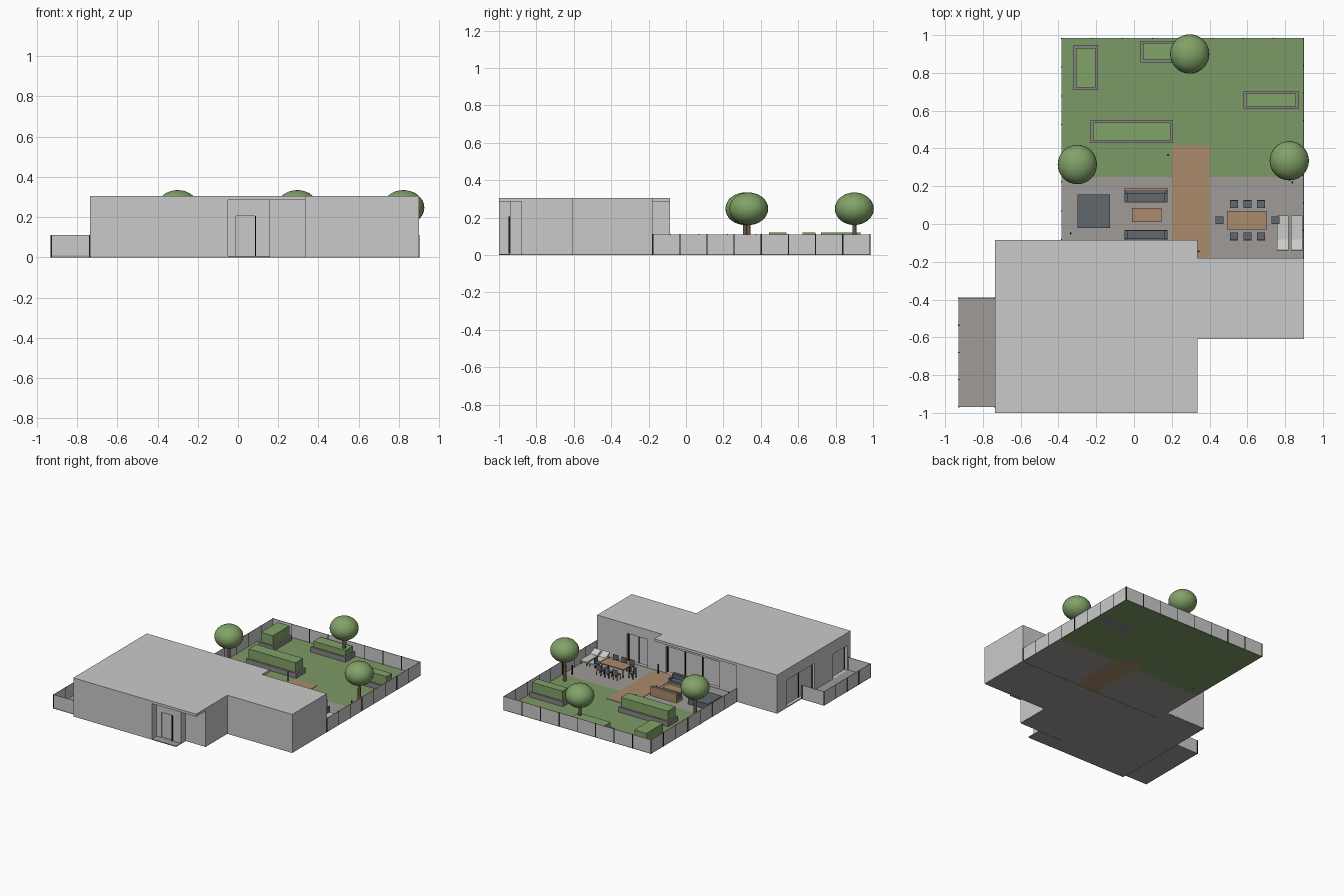
import bpy, bmesh, math
from mathutils import Matrix

if "Cube" in bpy.data.objects:
    bpy.data.objects.remove(bpy.data.objects["Cube"])


def material(name, r, g, b):
    m = bpy.data.materials.new(name)
    m.diffuse_color = (r, g, b, 1)
    m.use_nodes = True
    m.node_tree.nodes["Principled BSDF"].inputs["Base Color"].default_value = m.diffuse_color
    return m


WALL = material("pale_wall", .59, .59, .59)
PAVE = material("warm_paving", .35, .325, .31)
STONE = material("planter_stone", .25, .24, .24)
LAWN = material("lawn_green", .2, .32, .13)
LEAF = material("leaf_green", .22, .36, .14)
WOOD = material("tan_wood", .40, .26, .15)
TRUNK = material("trunk_brown", .16, .09, .05)
CUSHION = material("slate_cushion", .12, .14, .155)
BLACK = material("black_metal", .01, .01, .01)
LINEN = material("light_linen", .6, .6, .58)


def finish(bm, name, mat):
    bmesh.ops.recalc_face_normals(bm, faces=bm.faces)
    me = bpy.data.meshes.new(name)
    bm.to_mesh(me)
    bm.free()
    me.materials.append(mat)
    ob = bpy.data.objects.new(name, me)
    bpy.context.scene.collection.objects.link(ob)
    return ob


def boxes(name, mat, *bounds):
    """One object from boxes given as (x0, x1, y0, y1, z0, z1)."""
    bm = bmesh.new()
    for x0, x1, y0, y1, z0, z1 in bounds:
        m = Matrix.Translation(((x0 + x1) / 2, (y0 + y1) / 2, (z0 + z1) / 2))
        bmesh.ops.create_cube(bm, size=1, matrix=m @ Matrix.Diagonal((x1 - x0, y1 - y0, z1 - z0, 1)))
    return finish(bm, name, mat)


def prism(name, mat, outline, z0, z1):
    bm = bmesh.new()
    face = bm.faces.new([bm.verts.new((x, y, z0)) for x, y in outline])
    top = bmesh.ops.extrude_face_region(bm, geom=[face])["geom"]
    bmesh.ops.translate(bm, vec=(0, 0, z1 - z0), verts=[v for v in top if isinstance(v, bmesh.types.BMVert)])
    return finish(bm, name, mat)


def smooth(ob):
    bpy.ops.object.select_all(action='DESELECT')
    ob.select_set(True)
    bpy.context.view_layer.objects.active = ob
    bpy.ops.object.shade_smooth_by_angle()


# House: recessed porch at the front, covered terrace at the back
walls = prism("house_walls", WALL, [
    (-.735, -1), (-.05, -1), (-.05, -.94), (.16, -.94), (.16, -.88), (.335, -.88),
    (.335, -.61), (.9, -.61), (.9, -.18), (-.38, -.18), (-.38, -.085), (-.735, -.085)], .004, .285)
prism("house_roof", WALL, [(-.735, -1), (.335, -1), (.335, -.61), (.9, -.61), (.9, -.18),
                           (.335, -.18), (.335, -.085), (-.735, -.085)], .285, .305)
boxes("house_floor", PAVE, (-.733, .333, -.878, -.182, 0, .004), (-.733, -.05, -.998, -.87, 0, .004),
      (.333, .898, -.608, -.182, 0, .004), (-.733, -.38, -.182, -.087, 0, .004))
boxes("porch_step", PAVE, (-.05, .16, -1, -.88, 0, .006))

# Door and window openings cut into the walls
cutter = boxes("opening_cutter", WALL,
               (-.75, -.71, -.55, -.21, .01, .22), (-.75, -.71, -.96, -.78, .01, .205),
               (-.165, .3, -.205, -.17, .01, .22), (.46, .64, -.205, -.17, .01, .23),
               (-.01, .09, -.95, -.93, .007, .205))
cutter.hide_render = True
cut = walls.modifiers.new("openings", 'BOOLEAN')
cut.operation, cut.object, cut.solver = 'DIFFERENCE', cutter, 'EXACT'
bpy.context.view_layer.objects.active = walls
bpy.ops.object.modifier_apply(modifier="openings")
bpy.data.objects.remove(cutter)
boxes("door_frames", BLACK, (.085, .09, -.95, -.937, .007, .205),
      (-.715, -.708, -.383, -.377, .01, .22), (-.715, -.708, -.55, -.545, .01, .22),
      (-.715, -.708, -.96, -.955, .01, .205),
      *[(x, x + .005, -.206, -.195, .01, .22) for x in (-.165, -.01, .145, .295, .46, .547, .635)])

# Ground surfaces
boxes("lawn", LAWN, (-.385, .9, .25, .985, 0, .006))
boxes("patio", PAVE, (-.385, .9, -.18, .25, 0, .006))
boxes("path", WOOD, (.2, .4, -.18, .415, -.0005 + .0005, .009))
boxes("side_terrace", PAVE, (-.93, -.735, -.97, -.39, 0, .01))


# Fences: thin panels between dark posts
def fence(name, a, b, count):
    t, p, h = .002, .003, .11
    (ax, ay), (bx, by) = a, b
    boxes(name + "_panel", WALL, (min(ax, bx) - t, max(ax, bx) + t, min(ay, by) - t, max(ay, by) + t, .004, h))
    posts = []
    for i in range(count + 1):
        x, y = ax + (bx - ax) * i / count, ay + (by - ay) * i / count
        posts.append((x - p, x + p, y - p, y + p, 0, h + .001))
    boxes(name + "_posts", BLACK, *posts)


fence("left_fence", (-.383, -.083), (-.383, .983), 7)
fence("back_fence", (-.383, .983), (.898, .983), 8)
fence("right_fence", (.898, -.178), (.898, .983), 8)
fence("terrace_fence", (-.928, -.968), (-.928, -.392), 4)
fence("terrace_front_fence", (-.928, -.968), (-.737, -.968), 1)
fence("terrace_back_fence", (-.928, -.392), (-.737, -.392), 1)

# Planters with clipped hedges
for i, (x0, x1, y0, y1, h) in enumerate([(-.32, -.19, .71, .945, .12), (-.23, .205, .43, .55, .12),
                                         (.035, .34, .855, .97, .09), (.58, .87, .61, .705, .12)]):
    d = .013
    boxes(f"planter_{i}", STONE, (x0, x1, y0, y1, 0, .045))
    boxes(f"hedge_{i}", LEAF, (x0 + d, x1 - d, y0 + d, y1 - d, .04, h))

# Trees
for i, (x, y) in enumerate([(-.3, .315), (.295, .9), (.822, .335)]):
    bm = bmesh.new()
    bmesh.ops.create_cone(bm, cap_ends=True, segments=12, radius1=.013, radius2=.01, depth=.18,
                          matrix=Matrix.Translation((x, y, .09)))
    smooth(finish(bm, f"tree_trunk_{i}", TRUNK))
    bm = bmesh.new()
    bmesh.ops.create_uvsphere(bm, u_segments=32, v_segments=16, radius=1,
                              matrix=Matrix.Translation((x, y, .247)) @ Matrix.Diagonal((.104, .104, .087, 1)))
    smooth(finish(bm, f"tree_crown_{i}", LEAF))


# Lounge group: two facing sofas, a low table and a daybed
def sofa(name, y0, y1, back):
    x0, x1 = -.05, .178
    by0, by1 = (y1 - .01, y1) if back > 0 else (y0, y0 + .01)
    boxes(name + "_frame", WOOD, (x0, x1, y0, y1, .006, .028), (x0, x1, by0, by1, .02, .078))
    c0, c1 = (y0 + .003, y1 - .01) if back > 0 else (y0 + .01, y1 - .003)
    k0, k1 = (c1 - .018, c1) if back > 0 else (c0, c0 + .018)
    boxes(name + "_cushions", CUSHION, (x0 + .003, x1 - .003, c0, c1, .028, .045),
          (x0 + .003, x1 - .003, k0, k1, .04, .074),
          (x0 + .001, x0 + .016, c0, c1, .028, .058), (x1 - .016, x1 - .001, c0, c1, .028, .058))


sofa("garden_sofa", .115, .19, 1)
sofa("wall_sofa", -.105, -.032, -1)
boxes("coffee_table", WOOD, (-.01, .145, .01, .085, .03, .038))
boxes("coffee_table_legs", BLACK, *[(x, x + .006, y, y + .006, .006, .03) for x in (-.003, .132) for y in (.016, .073)])
boxes("daybed", CUSHION, (-.3, -.128, -.02, .155, .006, .05))

# Dining table with eight chairs
boxes("dining_table", WOOD, (.495, .705, -.03, .07, .07, .078))
boxes("dining_table_legs", BLACK, *[(x, x + .007, y, y + .007, .006, .07) for x in (.505, .688) for y in (-.022, .055)])


def chair(name, x, y, dx, dy):
    s, t = .021, .004
    bx, by = x + dx * (s - t / 2), y + dy * (s - t / 2)
    hx, hy = (t / 2, s) if dx else (s, t / 2)
    boxes(name + "_seat", CUSHION, (x - s, x + s, y - s, y + s, .042, .049),
          (bx - hx, bx + hx, by - hy, by + hy, .045, .088))
    boxes(name + "_legs", BLACK, *[(x + i * .018 - .002, x + i * .018 + .002, y + j * .018 - .002, y + j * .018 + .002,
                                    .006, .042) for i in (-1, 1) for j in (-1, 1)])


for i in range(3):
    chair(f"back_chair_{i}", .53 + .071 * i, .106, 0, 1)
    chair(f"front_chair_{i}", .53 + .071 * i, -.066, 0, -1)
chair("left_end_chair", .452, .02, -1, 0)
chair("right_end_chair", .75, .02, 1, 0)

# Sun loungers with raised heads
for i, x in enumerate((.758, .832)):
    w = .06
    boxes(f"lounger_frame_{i}", BLACK, *[(a, a + .005, y, y + .005, .006, .028) for a in (x + .003, x + w - .008)
                                         for y in (-.135, .035)])
    boxes(f"lounger_bed_{i}", LINEN, (x, x + w, -.085, .045, .027, .038))
    bm = bmesh.new()
    tilt = Matrix.Translation((x + w / 2, -.112, .049)) @ Matrix.Rotation(math.radians(-25), 4, 'X')
    bmesh.ops.create_cube(bm, size=1, matrix=tilt @ Matrix.Diagonal((w, .06, .009, 1)))
    finish(bm, f"lounger_head_{i}", LINEN)

# Bollard lamps
for i, (x, y) in enumerate([(-.335, -.05), (.18, .365), (.342, -.145), (.838, .22)]):
    bm = bmesh.new()
    bmesh.ops.create_cone(bm, cap_ends=True, segments=12, radius1=.005, radius2=.005, depth=.08,
                          matrix=Matrix.Translation((x, y, .04)))
    smooth(finish(bm, f"bollard_lamp_{i}", BLACK))
